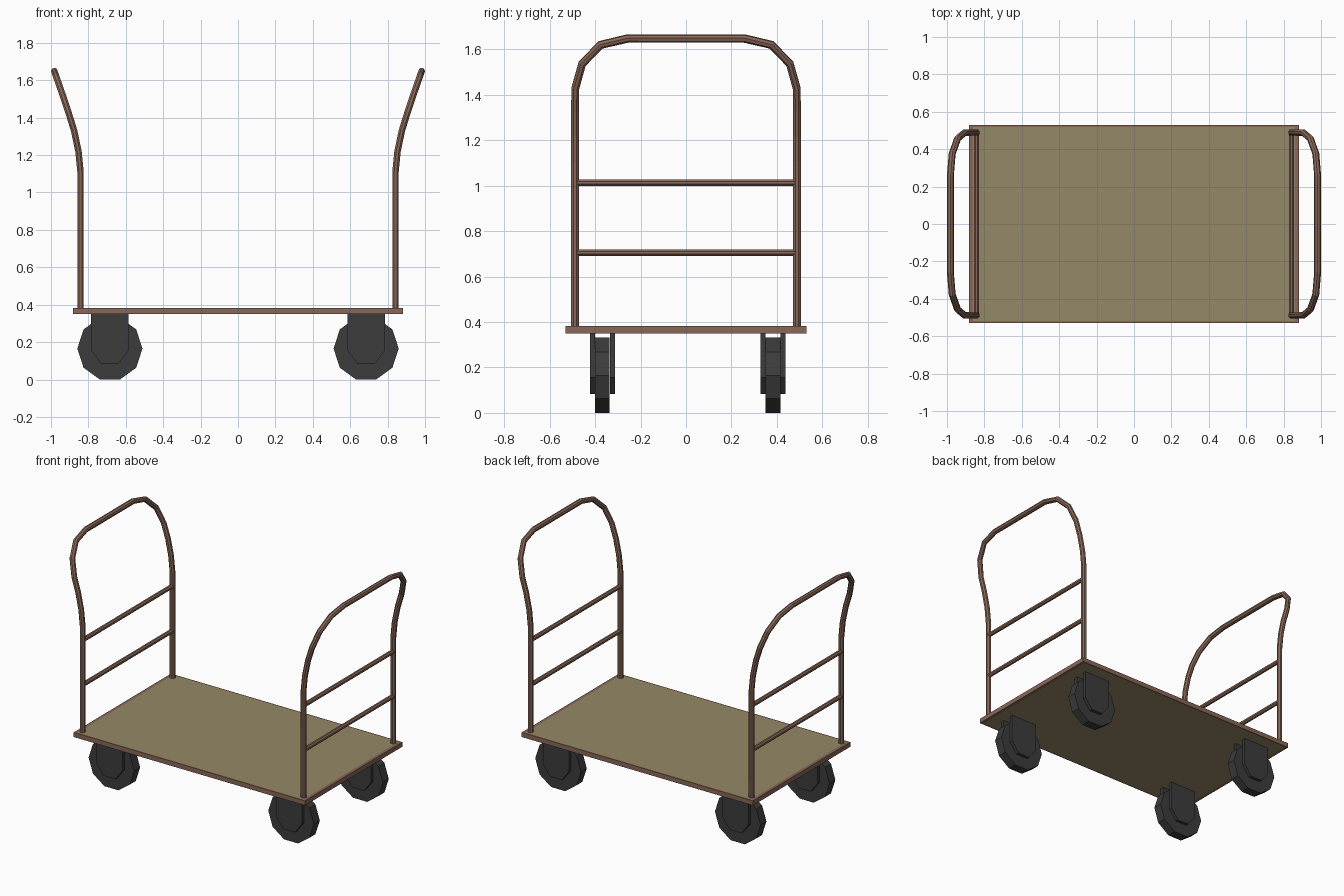
import bpy, bmesh, math
from mathutils import Vector

if "Cube" in bpy.data.objects:
    bpy.data.objects.remove(bpy.data.objects["Cube"])


def material(name, rgb):
    m = bpy.data.materials.new(name)
    m.diffuse_color = (*rgb, 1)
    m.use_nodes = True
    m.node_tree.nodes["Principled BSDF"].inputs["Base Color"].default_value = m.diffuse_color
    return m


OLIVE = material("olive board", (0.30, 0.25, 0.135))
BROWN = material("brown metal", (0.25, 0.138, 0.098))
DARK = material("dark rubber", (0.045, 0.045, 0.046))


def add_object(name, bm, mat):
    bmesh.ops.recalc_face_normals(bm, faces=bm.faces)
    me = bpy.data.meshes.new(name)
    bm.to_mesh(me)
    bm.free()
    me.materials.append(mat)
    ob = bpy.data.objects.new(name, me)
    bpy.context.collection.objects.link(ob)
    return ob


def box(name, lo, hi, mat):
    bm = bmesh.new()
    bmesh.ops.create_cube(bm, size=1)
    for v in bm.verts:
        v.co = Vector([(a + b) / 2 + c * (b - a) for a, b, c in zip(lo, hi, v.co)])
    return add_object(name, bm, mat)


def extrude_xz(name, profile, y0, y1, mat):
    """Profile in the x-z plane, extruded from y0 to y1."""
    bm = bmesh.new()
    face = bm.faces.new([bm.verts.new((x, y0, z)) for x, z in profile])
    new = bmesh.ops.extrude_face_region(bm, geom=[face])["geom"]
    for v in new:
        if isinstance(v, bmesh.types.BMVert):
            v.co.y = y1
    return add_object(name, bm, mat)


def tube(name, path, radius, mat, sides=8):
    """Faceted tube swept along a path with mitred corners."""
    pts = [Vector(p) for p in path]
    bm = bmesh.new()
    rings = []
    side = None
    for i, p in enumerate(pts):
        a = (p - pts[i - 1]).normalized() if i else (pts[1] - p).normalized()
        b = (pts[i + 1] - p).normalized() if i < len(pts) - 1 else a
        t = (a + b).normalized()
        side = side or Vector((1, 0, 0))
        side = (side - t * side.dot(t)).normalized()
        up = t.cross(side)
        ring = []
        for k in range(sides):
            ang = 2 * math.pi * (k + 0.5) / sides
            ring.append(bm.verts.new(p + radius * (side * math.cos(ang) + up * math.sin(ang))))
        rings.append(ring)
    for r, s in zip(rings, rings[1:]):
        for k in range(sides):
            n = (k + 1) % sides
            bm.faces.new((r[k], r[n], s[n], s[k]))
    bm.faces.new(rings[0])
    bm.faces.new(rings[-1])
    return add_object(name, bm, mat)


# Deck: board with a brown rim
X, Y, Z0, Z1 = 0.882, 0.53, 0.35, 0.382
IX, IY = 0.86, 0.519
box("deck_board", (-IX, -IY, Z0), (IX, IY, Z1), OLIVE)
for s, n in ((-1, "left"), (1, "right")):
    xs = sorted((s * IX, s * X))
    box("deck_rim_" + n, (xs[0], -Y, Z0), (xs[1], Y, Z1), BROWN)
for s, n in ((-1, "front"), (1, "back")):
    ys = sorted((s * IY, s * Y))
    box("deck_rim_" + n, (-IX, ys[0], Z0), (IX, ys[1], Z1), BROWN)

# Handles: hoop leaning outwards at the top, with two rungs
half = [(0.842, 0.489, 0.365), (0.842, 0.489, 1.11), (0.853, 0.489, 1.22),
        (0.876, 0.489, 1.33), (0.907, 0.487, 1.43), (0.943, 0.457, 1.537),
        (0.972, 0.376, 1.62), (0.982, 0.257, 1.648)]
for s, n in ((-1, "left"), (1, "right")):
    path = [(s * x, -y, z) for x, y, z in half]
    path += [(s * x, y, z) for x, y, z in reversed(half)]
    tube("handle_" + n, path, 0.0185, BROWN)
    for z, level in ((0.705, "lower"), (1.013, "upper")):
        tube(f"rung_{level}_{n}", [(s * 0.842, -0.489, z), (s * 0.842, 0.489, z)],
             0.0155, BROWN)

# Casters: ten-sided wheel between two fork plates
R = 0.174
CZ = R * math.cos(math.radians(18))
for cx, nx in ((-0.685, "left"), (0.685, "right")):
    for cy, ny in ((-0.368, "front"), (0.383, "back")):
        tag = f"{ny}_{nx}"
        wheel = [(cx + R * math.cos(math.radians(36 * k)),
                  CZ + R * math.sin(math.radians(36 * k))) for k in range(10)]
        extrude_xz("wheel_" + tag, wheel, cy - 0.032, cy + 0.032, DARK)
        fork = [(-0.1, 0.352), (-0.1, 0.155), (-0.045, 0.083),
                (0.045, 0.083), (0.1, 0.155), (0.1, 0.352)]
        fork = [(cx + x, z) for x, z in fork]
        for s, p in ((-1, "a"), (1, "b")):
            extrude_xz(f"fork_plate_{p}_{tag}", fork, cy + s * 0.033, cy + s * 0.055, DARK)
